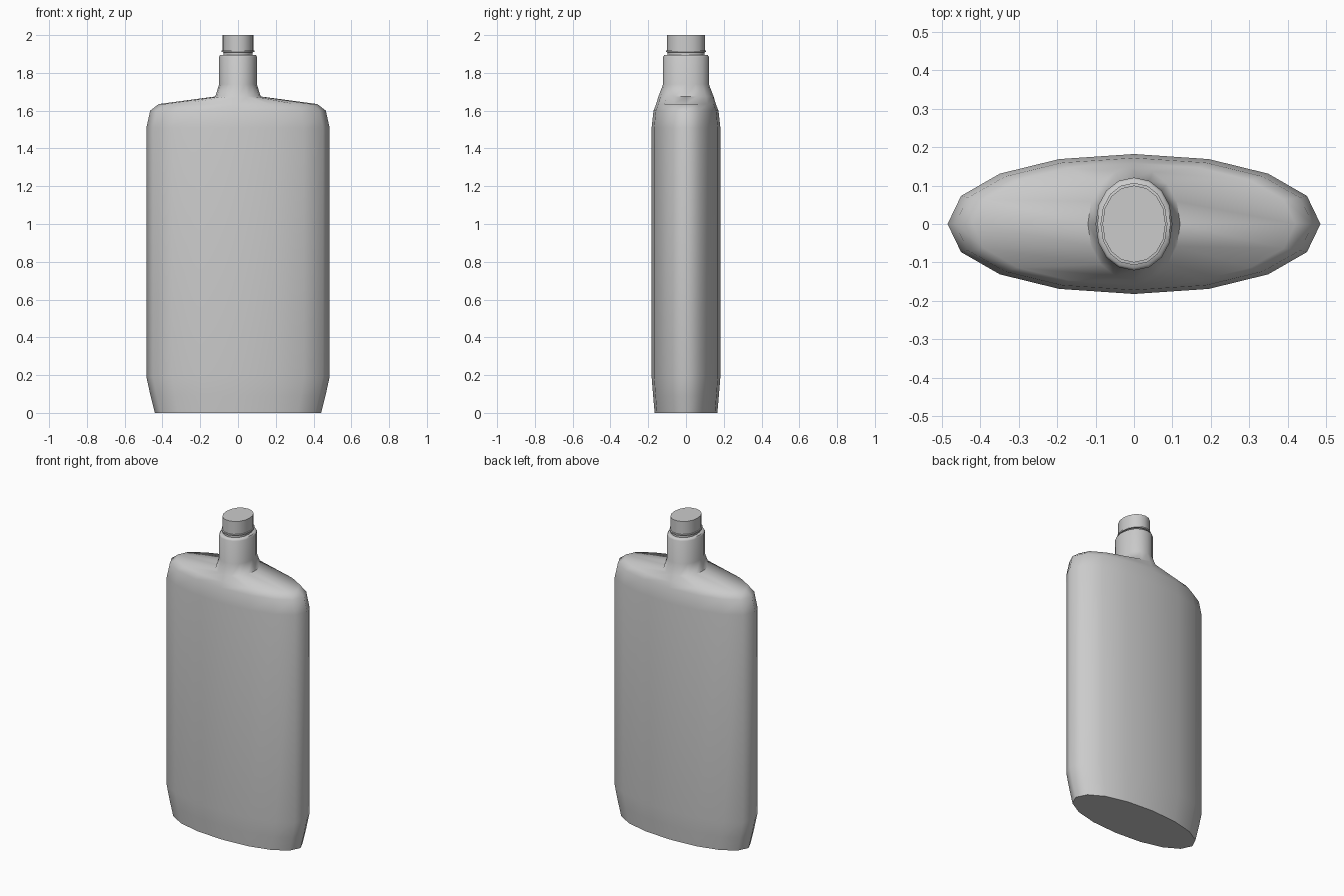
import bpy, bmesh
from math import cos, sin, pi, radians, copysign

if "Cube" in bpy.data.objects:
    bpy.data.objects.remove(bpy.data.objects["Cube"])

SIDES = 16


def oval(rx, ry, z):
    """Slightly squared 16-sided oval ring."""
    pts = []
    for i in range(SIDES):
        a = 2 * pi * i / SIDES
        c, s = cos(a), sin(a)
        pts.append((rx * copysign(abs(c) ** 0.95, c), ry * copysign(abs(s) ** 0.95, s), z))
    return pts


def loft(name, profile, angle):
    """Skin a stack of (z, rx, ry) ovals and close both ends."""
    bm = bmesh.new()
    rings = [[bm.verts.new(p) for p in oval(rx, ry, z)] for z, rx, ry in profile]
    for low, high in zip(rings, rings[1:]):
        for i in range(SIDES):
            j = (i + 1) % SIDES
            bm.faces.new((low[i], low[j], high[j], high[i]))
    bm.faces.new(rings[0][::-1])
    bm.faces.new(rings[-1])
    mesh = bpy.data.meshes.new(name)
    bm.to_mesh(mesh)
    bm.free()
    obj = bpy.data.objects.new(name, mesh)
    bpy.context.collection.objects.link(obj)
    bpy.ops.object.select_all(action='DESELECT')
    obj.select_set(True)
    bpy.context.view_layer.objects.active = obj
    bpy.ops.object.shade_smooth_by_angle(angle=radians(angle))
    return obj


# Flat flask body with sloping shoulders and neck
loft("bottle", [
    (0.00, 0.440, 0.166),
    (0.09, 0.463, 0.174),
    (0.19, 0.485, 0.182),
    (1.51, 0.485, 0.182),
    (1.60, 0.465, 0.172),
    (1.635, 0.420, 0.158),
    (1.675, 0.120, 0.146),
    (1.74, 0.100, 0.121),
    (1.885, 0.100, 0.121),
    (1.895, 0.095, 0.115),
    (1.896, 0.077, 0.097),
], 60)

# Collar ring and cap
loft("cap", [
    (1.89, 0.077, 0.097),
    (1.909, 0.077, 0.097),
    (1.910, 0.087, 0.107),
    (1.918, 0.087, 0.107),
    (1.919, 0.082, 0.100),
    (2.00, 0.082, 0.100),
], 40)
